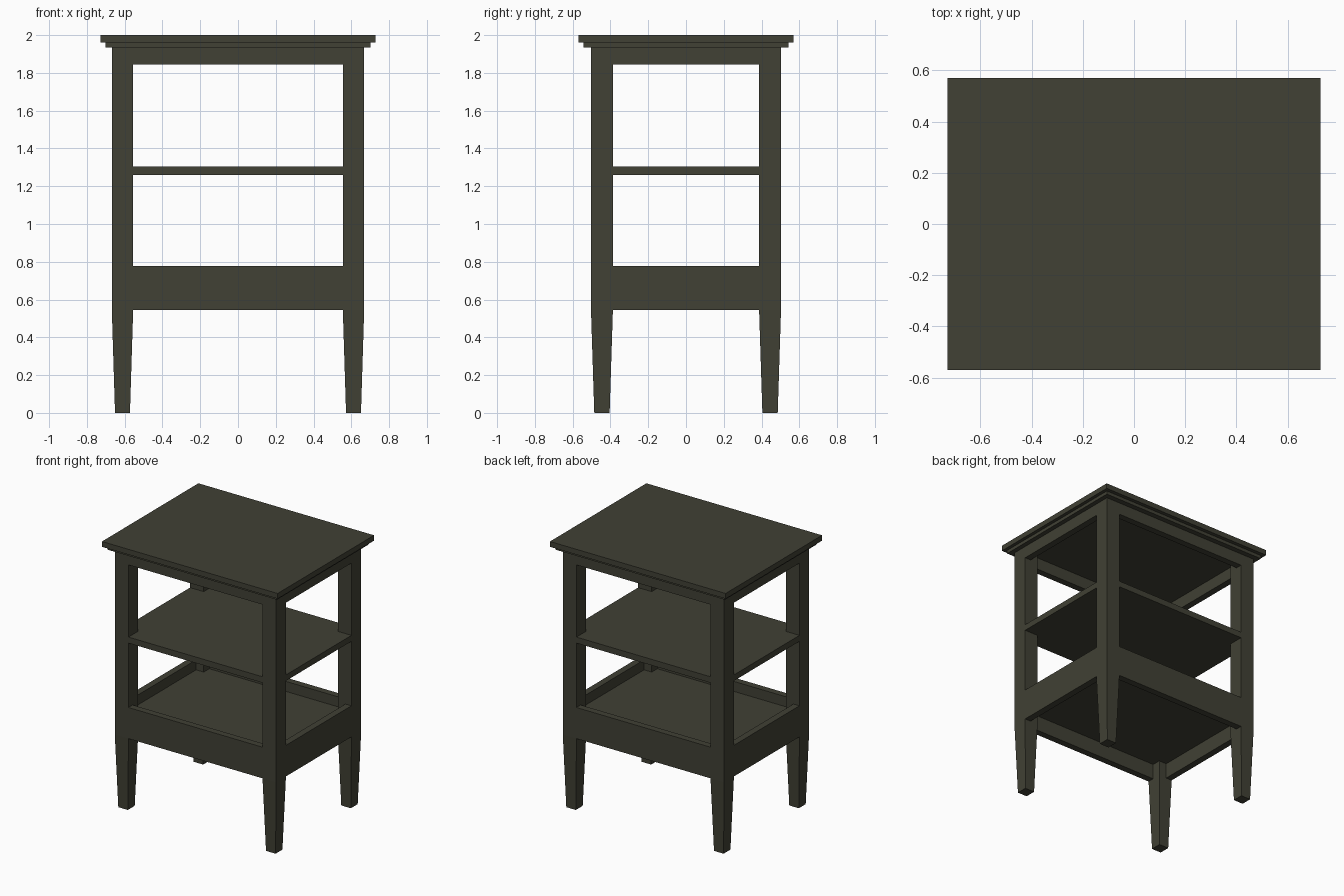
import bpy
import bmesh

cube = bpy.data.objects.get("Cube")
if cube:
    bpy.data.objects.remove(cube, do_unlink=True)

paint = bpy.data.materials.new("dark olive paint")
paint.use_nodes = True
colour = (0.052, 0.052, 0.035, 1)
paint.diffuse_color = colour
paint.node_tree.nodes["Principled BSDF"].inputs["Base Color"].default_value = colour

# Outer and inner faces of the legs
OX, OY = 0.668, 0.503
IX, IY = 0.555, 0.387


def finish(name, bm):
    bmesh.ops.recalc_face_normals(bm, faces=bm.faces)
    mesh = bpy.data.meshes.new(name)
    bm.to_mesh(mesh)
    bm.free()
    mesh.materials.append(paint)
    obj = bpy.data.objects.new(name, mesh)
    bpy.context.collection.objects.link(obj)
    return obj


def box(name, x0, x1, y0, y1, z0, z1):
    bm = bmesh.new()
    bmesh.ops.create_cube(bm, size=1)
    for v in bm.verts:
        v.co.x = x1 if v.co.x > 0 else x0
        v.co.y = y1 if v.co.y > 0 else y0
        v.co.z = z1 if v.co.z > 0 else z0
    return finish(name, bm)


def prism(name, outline, z0, z1):
    bm = bmesh.new()
    face = bm.faces.new([bm.verts.new((x, y, z0)) for x, y in outline])
    new = bmesh.ops.extrude_face_region(bm, geom=[face])["geom"]
    verts = [g for g in new if isinstance(g, bmesh.types.BMVert)]
    bmesh.ops.translate(bm, verts=verts, vec=(0, 0, z1 - z0))
    return finish(name, bm)


# Legs: straight above the lower rails, tapered below
def leg(name, sx, sy):
    cx, cy = sx * (OX + IX) / 2, sy * (OY + IY) / 2
    hx, hy = (OX - IX) / 2, (OY - IY) / 2
    bm = bmesh.new()
    rings = []
    for z, k in ((0, 0.7), (0.545, 1), (1.935, 1)):
        rings.append([bm.verts.new((cx + a * hx * k, cy + b * hy * k, z))
                      for a, b in ((-1, -1), (1, -1), (1, 1), (-1, 1))])
    for low, high in zip(rings, rings[1:]):
        for i in range(4):
            j = (i + 1) % 4
            bm.faces.new((low[i], low[j], high[j], high[i]))
    bm.faces.new(rings[0])
    bm.faces.new(rings[-1])
    finish(name, bm)


for sy, depth in ((-1, "front"), (1, "back")):
    for sx, side in ((-1, "right"), (1, "left")):
        leg(f"{depth}_{side}_leg", sx, sy)


# Rails between the legs, flush with their outer faces
def rails(label, z0, z1, thick):
    for s, side in ((-1, "front"), (1, "back")):
        y = sorted((s * OY, s * (OY - thick)))
        box(f"{side}_{label}", -IX, IX, *y, z0, z1)
    for s, side in ((-1, "right"), (1, "left")):
        x = sorted((s * OX, s * (OX - thick)))
        box(f"{side}_{label}", *x, -IY, IY, z0, z1)


rails("apron", 1.845, 1.935, 0.05)
rails("lower_rail", 0.545, 0.778, 0.05)


# Shelves notched around the legs
def shelf(name, ox, oy, z0, z1):
    outline = []
    for sx, sy in ((1, 1), (-1, 1), (-1, -1), (1, -1)):
        corner = [(sx * ox, sy * IY), (sx * IX, sy * IY), (sx * IX, sy * oy)]
        outline += corner if sx * sy > 0 else corner[::-1]
    prism(name, outline, z0, z1)


shelf("middle_shelf", OX, OY, 1.26, 1.305)
shelf("lower_shelf", OX - 0.05, OY - 0.05, 0.66, 0.703)

# Stepped table top
box("top_moulding", -0.702, 0.702, -0.542, 0.542, 1.935, 1.96)
box("table_top", -0.727, 0.727, -0.57, 0.57, 1.96, 2)
